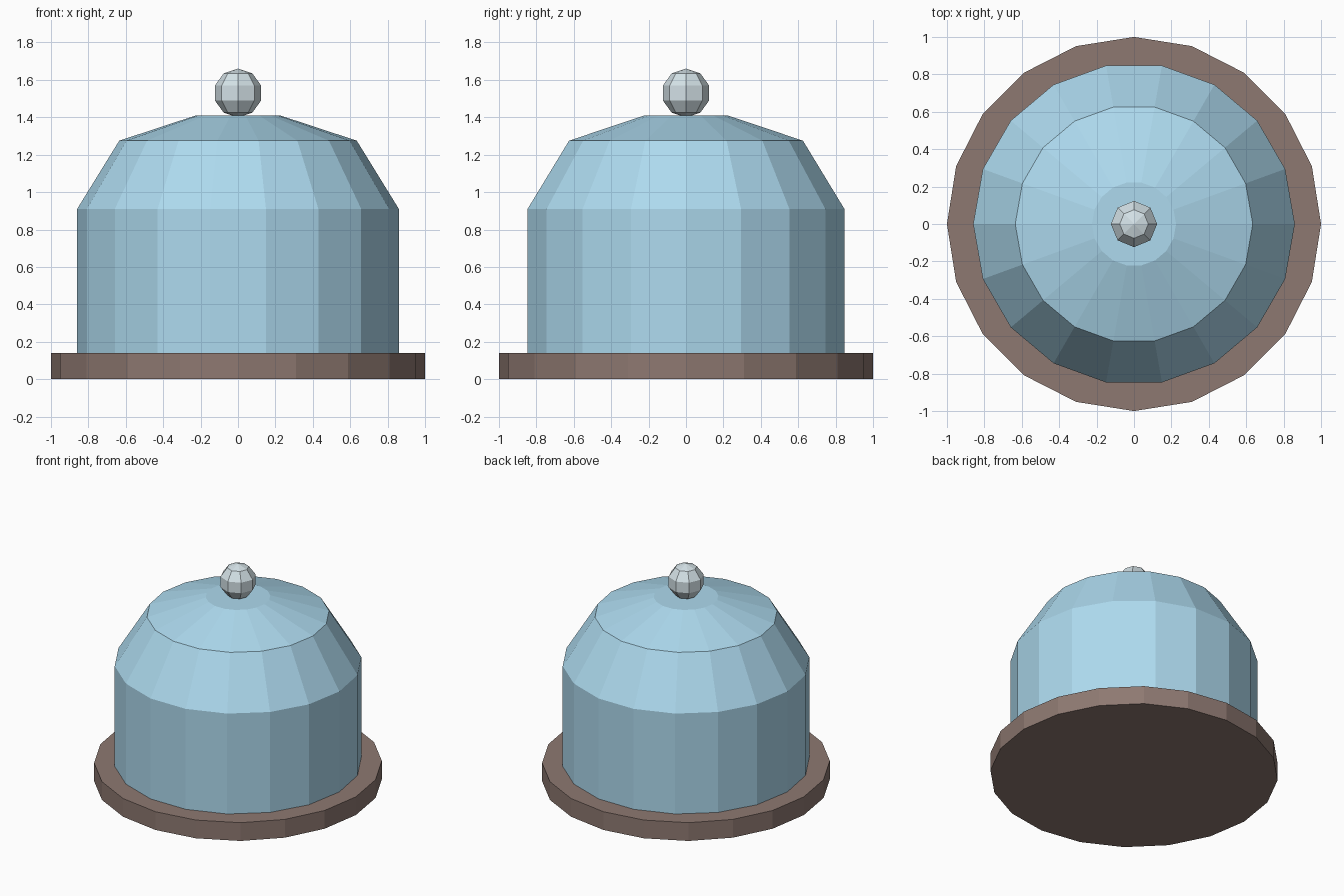
import bpy, bmesh
from math import cos, sin, tau

if "Cube" in bpy.data.objects:
    bpy.data.objects.remove(bpy.data.objects["Cube"])


def paint(obj, color):
    mat = bpy.data.materials.new(obj.name + "_color")
    mat.diffuse_color = (*color, 1)
    mat.use_nodes = True
    mat.node_tree.nodes["Principled BSDF"].inputs["Base Color"].default_value = mat.diffuse_color
    obj.data.materials.append(mat)


def lathe(name, profile, sides, color, close_bottom=True):
    """Stack rings of (radius, z), from bottom to top, into a faceted solid."""
    bm = bmesh.new()
    rings = [[bm.verts.new((r * cos(tau * i / sides), r * sin(tau * i / sides), z))
              for i in range(sides)] for r, z in profile]
    for low, high in zip(rings, rings[1:]):
        for i in range(sides):
            j = (i + 1) % sides
            bm.faces.new((low[i], low[j], high[j], high[i]))
    if close_bottom:
        bm.faces.new(rings[0][::-1])
    bm.faces.new(rings[-1])
    mesh = bpy.data.meshes.new(name)
    bm.to_mesh(mesh)
    bm.free()
    obj = bpy.data.objects.new(name, mesh)
    bpy.context.collection.objects.link(obj)
    paint(obj, color)
    return obj


# Round wooden plate
lathe("base_plate", [(1.0, 0), (1.0, 0.14)], 20, (0.27, 0.19, 0.165))

# Glass cover, open where it rests on the plate
lathe("glass_dome", [(0.86, 0.14), (0.86, 0.91), (0.635, 1.275), (0.225, 1.41)],
      18, (0.42, 0.70, 0.86), close_bottom=False)

# Faceted handle knob
bpy.ops.mesh.primitive_uv_sphere_add(segments=8, ring_count=5, radius=0.13,
                                     location=(0, 0, 1.53))
knob = bpy.context.object
knob.name = "knob"
paint(knob, (0.66, 0.76, 0.80))
